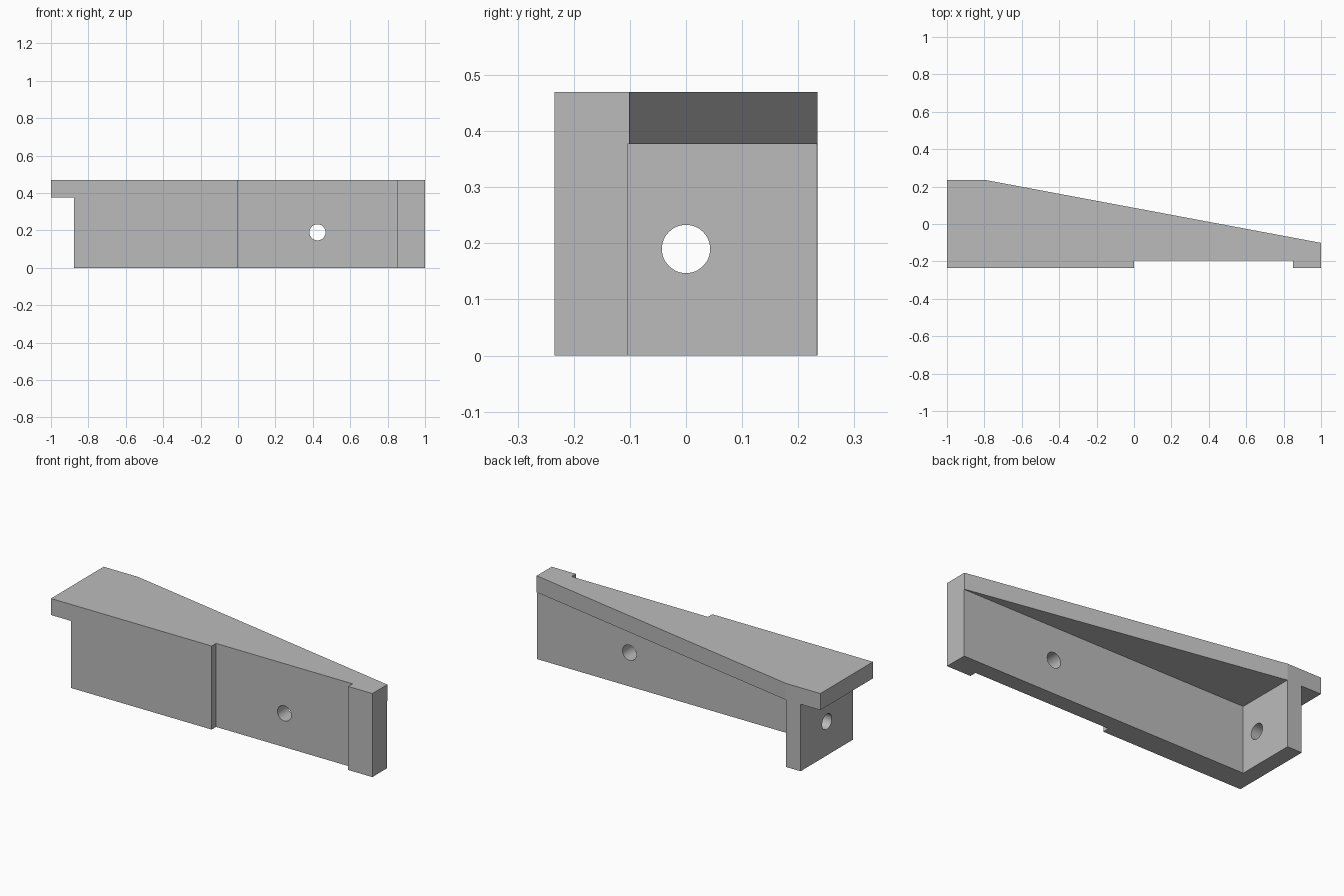
import bpy, bmesh, math
from mathutils import Vector

if "Cube" in bpy.data.objects:
    bpy.data.objects.remove(bpy.data.objects["Cube"], do_unlink=True)

TOP = 0.47
PLATE_UNDERSIDE = 0.377
HOLE_RADIUS = 0.043
HOLE_Z = 0.19

grey = bpy.data.materials.new("plain grey")
grey.use_nodes = True
colour = (0.5, 0.5, 0.5, 1)
grey.diffuse_color = colour
grey.node_tree.nodes["Principled BSDF"].inputs["Base Color"].default_value = colour


def prism(name, outline, z0, z1):
    """Extrude a plan outline from z0 up to z1."""
    bm = bmesh.new()
    face = bm.faces.new([bm.verts.new((x, y, z0)) for x, y in outline])
    grown = bmesh.ops.extrude_face_region(bm, geom=[face])
    verts = [v for v in grown["geom"] if isinstance(v, bmesh.types.BMVert)]
    bmesh.ops.translate(bm, verts=verts, vec=(0, 0, z1 - z0))
    bmesh.ops.recalc_face_normals(bm, faces=bm.faces)
    mesh = bpy.data.meshes.new(name)
    bm.to_mesh(mesh)
    bm.free()
    mesh.materials.append(grey)
    obj = bpy.data.objects.new(name, mesh)
    bpy.context.collection.objects.link(obj)
    return obj


def box(name, x0, x1, y0, y1, z0, z1):
    return prism(name, [(x0, y0), (x1, y0), (x1, y1), (x0, y1)], z0, z1)


def drill(name, start, end):
    """Cylinder cutter running between two points."""
    a, b = Vector(start), Vector(end)
    bpy.ops.mesh.primitive_cylinder_add(
        vertices=48, radius=HOLE_RADIUS, depth=(b - a).length, location=(a + b) / 2,
        rotation=(b - a).to_track_quat("Z", "Y").to_euler())
    obj = bpy.context.object
    obj.name = name
    obj.data.materials.append(grey)
    return obj


# Tapered block with a shallow recess in its front
bracket = prism("tapered_bracket", [
    (-1, -0.234), (0, -0.234), (0, -0.195), (0.85, -0.195), (0.85, -0.234),
    (1, -0.234), (1, -0.101), (-0.787, 0.234), (-1, 0.234)], 0, TOP)

# Cutters: pocket under the top plate, step below the overhang, two holes
cutters = [
    box("pocket_cutter", -0.786, 1.2, -0.104, 0.4, -0.1, PLATE_UNDERSIDE),
    box("step_cutter", -1.2, -0.877, -0.4, 0.4, -0.1, PLATE_UNDERSIDE),
    drill("end_hole_cutter", (-1, 0, HOLE_Z), (-0.65, 0, HOLE_Z)),
    drill("front_hole_cutter", (0.425, -0.3, HOLE_Z), (0.425, 0, HOLE_Z)),
]

bpy.ops.object.select_all(action="DESELECT")
bracket.select_set(True)
bpy.context.view_layer.objects.active = bracket
for cutter in cutters:
    cutter.hide_render = True
    mod = bracket.modifiers.new(cutter.name, "BOOLEAN")
    mod.operation = "DIFFERENCE"
    mod.solver = "EXACT"
    mod.object = cutter
    bpy.ops.object.modifier_apply(modifier=mod.name)
    bpy.data.objects.remove(cutter, do_unlink=True)

# Smooth hole walls, sharp edges elsewhere (the taper bends by under 11 degrees)
bpy.ops.object.shade_smooth_by_angle(angle=math.radians(9))
